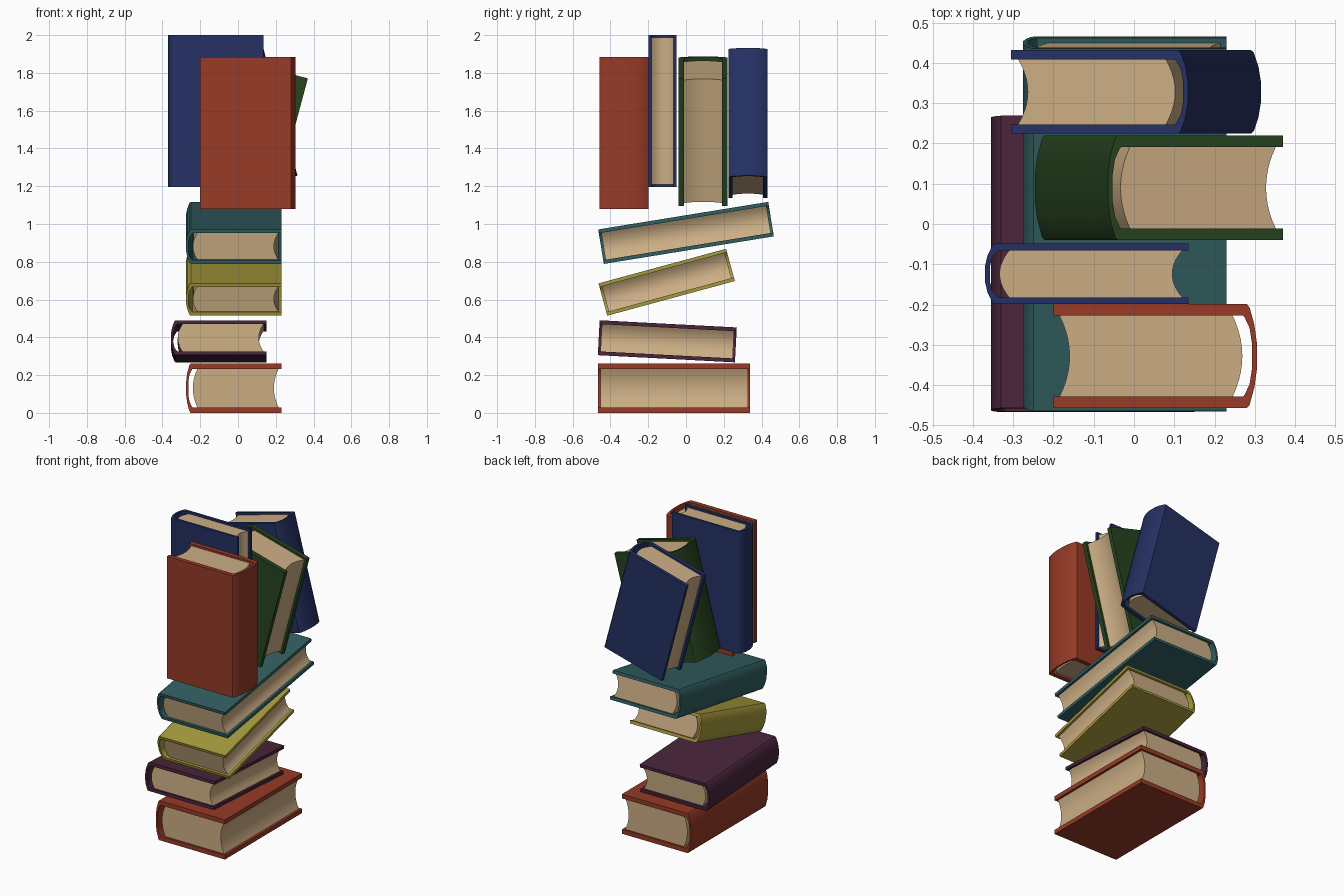
import bpy, bmesh
from math import sin, cos, radians
from mathutils import Matrix, Vector

cube = bpy.data.objects.get("Cube")
if cube:
    bpy.data.objects.remove(cube, do_unlink=True)


def material(name, rgb):
    m = bpy.data.materials.new(name)
    m.use_nodes = True
    m.diffuse_color = (*rgb, 1)
    bsdf = m.node_tree.nodes["Principled BSDF"]
    bsdf.inputs["Base Color"].default_value = (*rgb, 1)
    bsdf.inputs["Roughness"].default_value = 0.8
    return m


RED = material("red cover", (0.31, 0.043, 0.02))
PURPLE = material("purple cover", (0.068, 0.018, 0.043))
YELLOW = material("yellow cover", (0.38, 0.32, 0.045))
TEAL = material("teal cover", (0.032, 0.114, 0.118))
BLUE = material("blue cover", (0.018, 0.03, 0.125))
GREEN = material("green cover", (0.02, 0.058, 0.014))
PAPER = material("cream paper", (0.6, 0.42, 0.23))


def extruded_strip(name, side_a, side_b, low, high, mat, matrix):
    """Fill between two matching profiles, then extrude along the book's height."""
    bm = bmesh.new()
    a = [bm.verts.new((u, v, low)) for u, v in side_a]
    b = [bm.verts.new((u, v, low)) for u, v in side_b]
    faces = [bm.faces.new((a[i], a[i + 1], b[i + 1], b[i])) for i in range(len(a) - 1)]
    # keep the base and raise a copy of it
    geo = bmesh.ops.extrude_face_region(bm, geom=faces, use_keep_orig=True)["geom"]
    top = [g for g in geo if isinstance(g, bmesh.types.BMVert)]
    bmesh.ops.translate(bm, verts=top, vec=(0, 0, high - low))
    bmesh.ops.recalc_face_normals(bm, faces=bm.faces)
    mesh = bpy.data.meshes.new(name)
    bm.to_mesh(mesh)
    bm.free()
    mesh.materials.append(mat)
    obj = bpy.data.objects.new(name, mesh)
    bpy.context.collection.objects.link(obj)
    obj.matrix_world = matrix
    bpy.ops.object.select_all(action="DESELECT")
    obj.select_set(True)
    bpy.context.view_layer.objects.active = obj
    bpy.ops.object.shade_smooth_by_angle(angle=radians(35))


def mirrored(half):
    return half + [(u, -v) for u, v in reversed(half)]


def book(name, mat, spine, across, up, width, length, thick):
    """spine: centre of the spine's lower end; across: towards the fore-edge."""
    u, w = Vector(across), Vector(up)
    matrix = Matrix((u, w.cross(u), w)).transposed().to_4x4()
    matrix.translation = spine
    # cover: two boards joined by a rounded spine
    inside = 0.39 * thick
    outer = mirrored([(width, thick / 2), (0.025, thick / 2), (0.018, 0.47 * thick),
                      (0.006, 0.3 * thick), (0, 0.13 * thick)])
    inner = mirrored([(width, inside), (0.034, inside), (0.03, 0.37 * thick),
                      (0.018, 0.27 * thick), (0.012, 0.12 * thick)])
    extruded_strip(name + "_cover", outer, inner, 0, length, mat, matrix)
    # pages: rounded at the spine, hollowed at the fore-edge
    steps = [i / 5 - 1 for i in range(11)]
    back = [(0.036 + 0.024 * t * t, t * inside) for t in steps]
    fore = [(width - 0.04 + 0.025 * t * t, t * inside) for t in steps]
    extruded_strip(name + "_pages", back, fore, 0.013, length - 0.013, PAPER, matrix)


def lying(name, mat, spine, pitch, length, thick):
    a = radians(pitch)
    book(name, mat, spine, (1, 0, 0), (0, cos(a), sin(a)), 0.505, length, thick)


def standing(name, mat, spine, facing, lean, width, length, thick):
    a = radians(lean)
    book(name, mat, spine, (facing * cos(a), 0, -sin(a)),
         (facing * sin(a), 0, cos(a)), width, length, thick)


# loose stack
lying("bottom_red_book", RED, (-0.275, -0.465, 0.131), 0, 0.805, 0.262)
lying("purple_book", PURPLE, (-0.355, -0.462, 0.398), -3, 0.727, 0.185)
lying("yellow_book", YELLOW, (-0.275, -0.44, 0.6), 15.2, 0.7, 0.177)
lying("teal_book", TEAL, (-0.275, -0.45, 0.88), 9.2, 0.912, 0.185)

# upright row on top
standing("front_red_book", RED, (0.305, -0.328, 1.08), -1, 0, 0.505, 0.805, 0.258)
standing("tall_blue_book", BLUE, (-0.37, -0.124, 1.195), 1, 0, 0.505, 0.805, 0.15)
standing("leaning_green_book", GREEN, (-0.246, 0.09, 1.211), 1, 15, 0.45, 0.7, 0.26)
standing("leaning_blue_book", BLUE, (0.315, 0.328, 1.256), -1, 15, 0.455, 0.7, 0.207)
